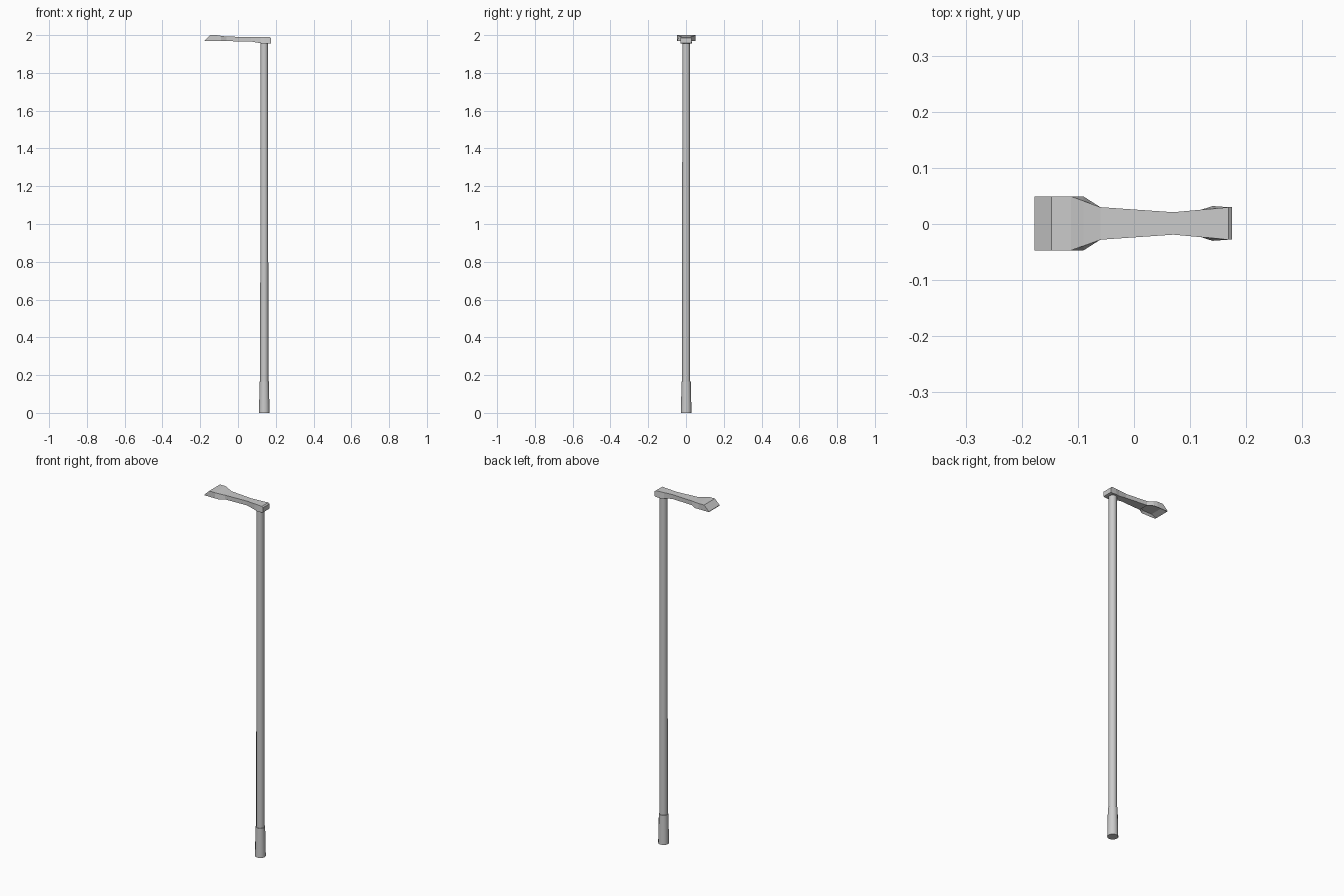
import bpy, bmesh, math

if "Cube" in bpy.data.objects:
    bpy.data.objects.remove(bpy.data.objects["Cube"])

POLE_X, POLE_Y = 0.139, 0.001


def finish(name, bm, smooth=False):
    bmesh.ops.recalc_face_normals(bm, faces=bm.faces[:])
    me = bpy.data.meshes.new(name)
    bm.to_mesh(me)
    bm.free()
    for p in me.polygons:
        p.use_smooth = smooth and len(p.vertices) == 4
    ob = bpy.data.objects.new(name, me)
    bpy.context.collection.objects.link(ob)
    return ob


def tube(name, r_bottom, r_top, z0, z1, sides=12):
    bm = bmesh.new()
    bmesh.ops.create_cone(bm, cap_ends=True, segments=sides,
                          radius1=r_bottom, radius2=r_top, depth=z1 - z0)
    bmesh.ops.translate(bm, vec=(POLE_X, POLE_Y, (z0 + z1) / 2), verts=bm.verts)
    return finish(name, bm, smooth=True)


# Base sleeve and pole
tube("base_sleeve", 0.028, 0.0245, 0.0, 0.165)
tube("pole", 0.0215, 0.0205, 0.16, 1.965)

# Lamp head and arm: x, half width top, half width bottom, z top, z bottom
sections = [
    (-0.177, 0.048, 0.048, 1.971, 1.968),
    (-0.147, 0.048, 0.048, 2.000, 1.968),
    (-0.112, 0.048, 0.048, 2.000, 1.968),
    (-0.090, 0.040, 0.048, 1.996, 1.968),
    (-0.060, 0.029, 0.029, 1.992, 1.968),
    (0.070, 0.020, 0.020, 1.990, 1.966),
    (0.120, 0.0245, 0.0245, 1.990, 1.957),
    (0.140, 0.026, 0.031, 1.990, 1.955),
    (0.168, 0.029, 0.029, 1.990, 1.955),
    (0.175, 0.029, 0.029, 1.984, 1.957),
]
bm = bmesh.new()
rings = [[bm.verts.new((x, POLE_Y + y, z)) for y, z in
          ((-wt, zt), (wt, zt), (wb, zb), (-wb, zb))]
         for x, wt, wb, zt, zb in sections]
lamp_faces = []
for i, (a, b) in enumerate(zip(rings, rings[1:])):
    for k in range(4):
        n = (k + 1) % 4
        f = bm.faces.new((a[k], a[n], b[n], b[k]))
        if k == 2 and i < 4:
            lamp_faces.append(f)
bm.faces.new(rings[0])
bm.faces.new(rings[-1])
bmesh.ops.recalc_face_normals(bm, faces=bm.faces[:])

# Recessed light opening under the head
bmesh.ops.inset_region(bm, faces=lamp_faces, thickness=0.008, use_even_offset=True)
inner = {v for f in lamp_faces for v in f.verts}
for v in inner:
    v.co.z += 0.012 if v.co.x > -0.155 else 0.003
finish("lamp_head", bm)
